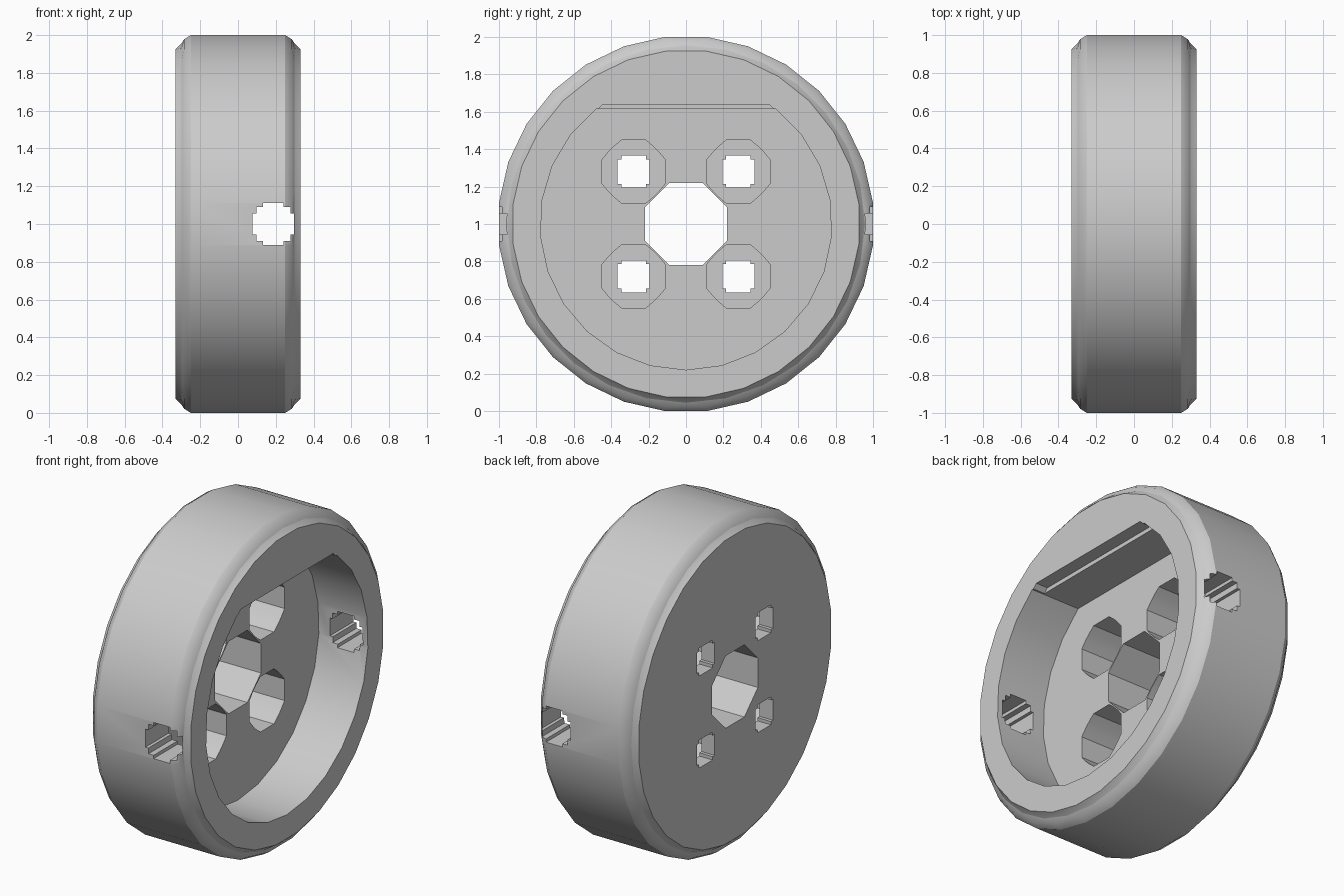
import bpy, bmesh, math

cube = bpy.data.objects.get("Cube")
if cube:
    bpy.data.objects.remove(cube)

HALF_W, SIDES, CZ = 0.33, 28, 1.0

grey = bpy.data.materials.new("plain grey")
grey.use_nodes = True
grey.diffuse_color = (0.6, 0.6, 0.6, 1)
grey.node_tree.nodes["Principled BSDF"].inputs["Base Color"].default_value = (0.6, 0.6, 0.6, 1)


def make_object(name, bm):
    bmesh.ops.recalc_face_normals(bm, faces=bm.faces)
    mesh = bpy.data.meshes.new(name)
    bm.to_mesh(mesh)
    bm.free()
    mesh.materials.append(grey)
    obj = bpy.data.objects.new(name, mesh)
    bpy.context.collection.objects.link(obj)
    return obj


def prism(name, outline, start, end, along="x"):
    """Extrude a 2D outline: (y, z) along x, or (x, z) along y."""
    bm = bmesh.new()
    place = (lambda a, b, t: (t, a, b)) if along == "x" else (lambda a, b, t: (a, t, b))
    near, far = [[bm.verts.new(place(a, b, t)) for a, b in outline] for t in (start, end)]
    bm.faces.new(near)
    bm.faces.new(far)
    for i in range(len(near)):
        j = (i + 1) % len(near)
        bm.faces.new((near[i], near[j], far[j], far[i]))
    return make_object(name, bm)


def four_way(quarter, ca, cb):
    """Repeat a quarter outline by quarter turns about a centre."""
    pts = []
    for _ in range(4):
        pts += [(ca + a, cb + b) for a, b in quarter]
        quarter = [(-b, a) for a, b in quarter]
    return pts


def arc_with_flat(radius, flat):
    """Circle outline cut straight across the top."""
    limit = math.asin(flat / radius)
    span = math.pi + 2 * limit
    return [(radius * math.cos(math.pi - limit + span * i / 20),
             CZ + radius * math.sin(math.pi - limit + span * i / 20)) for i in range(21)]


# Wheel body: faceted drum with twisted, stepped bevels on both rims
bevel = [(0.33, 0.925, 0), (0.3, 0.95, 0.5), (0.285, 0.978, 0), (0.25, 1.0, 0.0)]
profile = [(-x, r, t) for x, r, t in bevel] + bevel[::-1]
bm = bmesh.new()
rings = []
for x, r, twist in profile:
    r /= math.cos(math.pi / SIDES)
    angles = [2 * math.pi * (i + 0.5 + twist) / SIDES for i in range(SIDES)]
    rings.append([bm.verts.new((x, r * math.cos(a), CZ + r * math.sin(a))) for a in angles])
bm.faces.new(rings[0])
bm.faces.new(rings[-1])
for k, (low, high) in enumerate(zip(rings, rings[1:])):
    turned = profile[k][2] != profile[k + 1][2]
    for i in range(SIDES):
        j = (i + 1) % SIDES
        if not turned:
            bm.faces.new((low[i], low[j], high[j], high[i]))
        elif profile[k][2] < profile[k + 1][2]:
            bm.faces.new((low[i], low[j], high[i]))
            bm.faces.new((low[j], high[j], high[i]))
        else:
            bm.faces.new((low[i], low[j], high[j]))
            bm.faces.new((low[i], high[j], high[i]))
body = make_object("wheel_body", bm)

cutters = []
# Pocket open on the left face, with a flat and a shallow lip at the top
cutters.append(prism("pocket_cutter", arc_with_flat(0.78, 0.615), 0.0, 0.5))
lip = [(-0.47, 1.5), (0.47, 1.5), (0.47, 1.615), (0.445, 1.64), (-0.445, 1.64), (-0.47, 1.615)]
cutters.append(prism("lip_cutter", lip, 0.25, 0.5))

# Octagonal centre bore
bore = four_way([(0.22, -0.09), (0.22, 0.09)], 0, CZ)
cutters.append(prism("bore_cutter", bore, -0.5, 0.1))

# Four bolt holes with wide recesses on the pocket side
recess = [(0.168, -0.065), (0.168, 0.065), (0.135, 0.105), (0.105, 0.135)]
bolt = [(0.085, -0.065), (0.085, 0.065), (0.065, 0.065), (0.065, 0.085)]
for sy in (-1, 1):
    for sz in (-1, 1):
        y, z = sy * 0.28, CZ + sz * 0.28
        cutters.append(prism("recess_cutter", four_way(recess, y, z), -0.24, 0.1))
        cutters.append(prism("bolt_cutter", four_way(bolt[:3], y, z), -0.5, -0.1))

# Stepped cross hole through the front and back of the rim
cross = [(0.11, -0.055), (0.11, 0.055), (0.09, 0.055), (0.09, 0.09), (0.055, 0.09)]
cutters.append(prism("cross_cutter", four_way(cross, 0.187, CZ), -1.2, 1.2, "y"))

# Apply every cut, then remove the cutters
bpy.context.view_layer.objects.active = body
for cutter in cutters:
    cutter.hide_render = True
    mod = body.modifiers.new("cut", "BOOLEAN")
    mod.operation = "DIFFERENCE"
    mod.solver = "EXACT"
    mod.object = cutter
    bpy.ops.object.modifier_apply(modifier=mod.name)
    bpy.data.objects.remove(cutter)

bpy.ops.object.select_all(action="DESELECT")
body.select_set(True)
bpy.ops.object.shade_smooth_by_angle(angle=math.radians(25))
